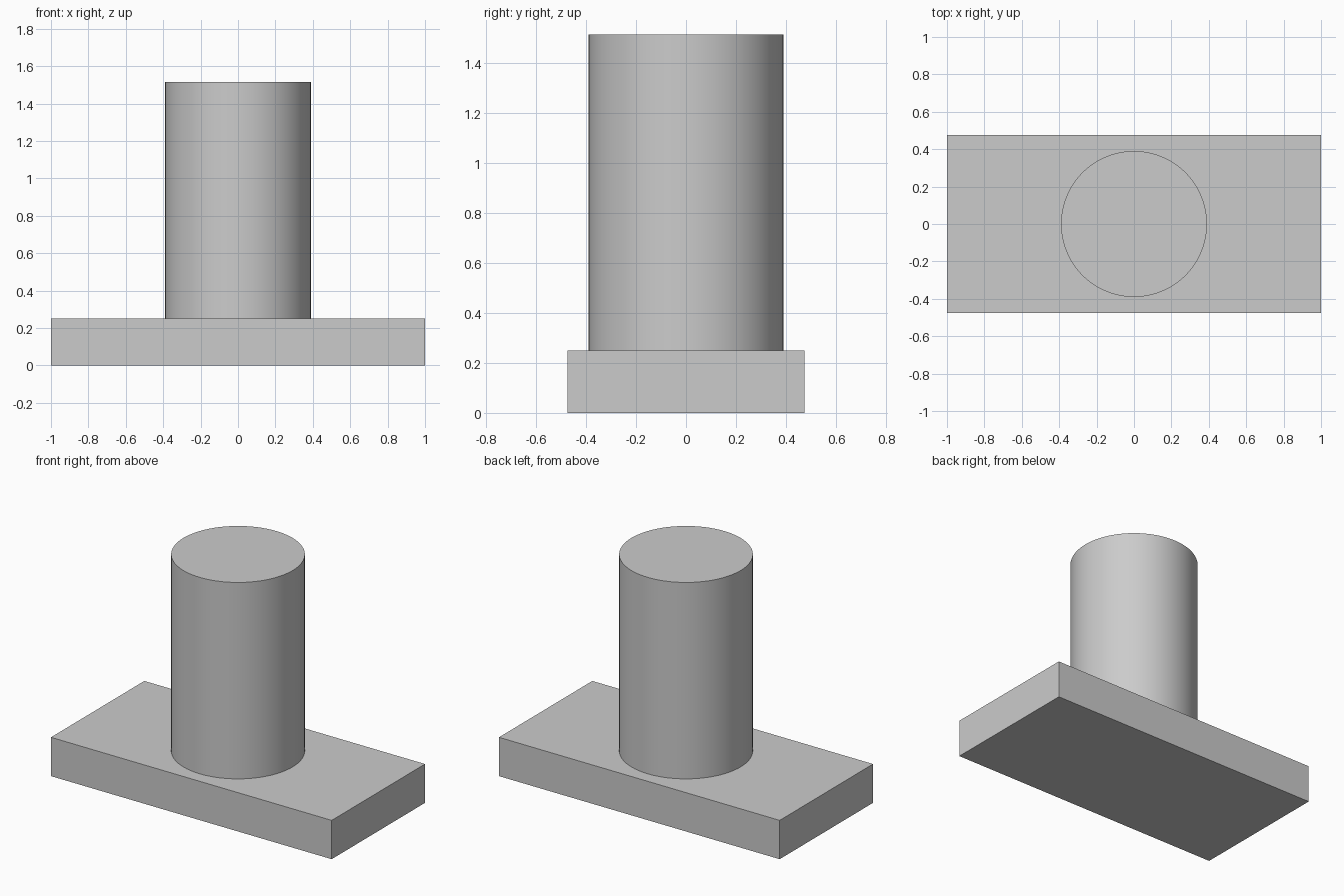
import bpy
import math

# Remove the default cube
cube = bpy.data.objects.get("Cube")
if cube:
    bpy.data.objects.remove(cube, do_unlink=True)

# Single flat colour
grey = bpy.data.materials.new("light_grey")
grey.use_nodes = True
colour = (0.6, 0.6, 0.6, 1)
grey.diffuse_color = colour
grey.node_tree.nodes["Principled BSDF"].inputs["Base Color"].default_value = colour

PLATE = (2.0, 0.95, 0.25)
RADIUS = 0.39
TOP = 1.515


def finish(name):
    """Name the active object and give it the material."""
    obj = bpy.context.active_object
    obj.name = obj.data.name = name
    obj.data.materials.append(grey)
    return obj


# Flat rectangular base
bpy.ops.mesh.primitive_cube_add(size=1, location=(0, 0, PLATE[2] / 2))
base = finish("base_plate")
base.scale = PLATE
bpy.ops.object.transform_apply(location=False, rotation=False, scale=True)

# Upright round column standing on the base
height = TOP - PLATE[2]
bpy.ops.mesh.primitive_cylinder_add(
    vertices=96, radius=RADIUS, depth=height, location=(0, 0, PLATE[2] + height / 2))
finish("column")
bpy.ops.object.shade_smooth_by_angle(angle=math.radians(30))
